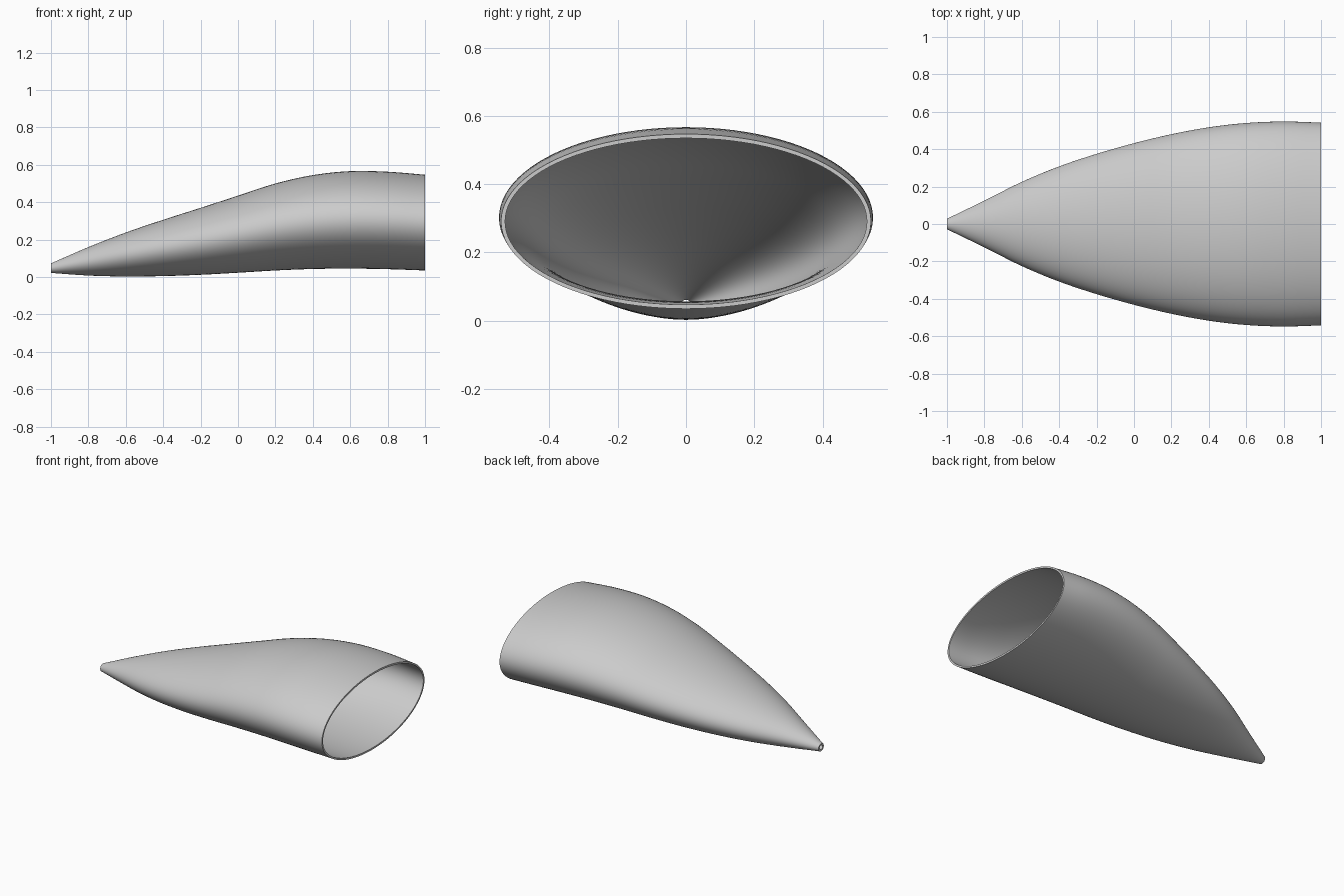
import bpy, bmesh, math

cube = bpy.data.objects.get("Cube")
if cube:
    bpy.data.objects.remove(cube)

SIDES, STEPS, WALL = 96, 5, 0.012

# Stations from the tip to the wide mouth: x, half width, top z, bottom z
STATIONS = [
    (-1.0, .028, .073, .022), (-.8, .125, .160, .008), (-.6, .225, .238, .003),
    (-.4, .308, .306, .005), (-.2, .375, .370, .012), (0.0, .432, .435, .023),
    (.2, .480, .500, .035), (.4, .517, .545, .043), (.6, .540, .566, .045),
    (.8, .548, .563, .042), (1.0, .542, .547, .035),
]


def smooth_stations(pts, steps):
    """Catmull-Rom interpolation with the end points extrapolated."""
    first = tuple(2 * a - b for a, b in zip(pts[0], pts[1]))
    last = tuple(2 * a - b for a, b in zip(pts[-1], pts[-2]))
    ext = [first] + pts + [last]
    out = []
    for i in range(len(pts) - 1):
        for k in range(steps):
            t = k / steps
            out.append(tuple(
                b + t * (c - a) / 2 + t * t * (a - 2.5 * b + 2 * c - d / 2)
                + t ** 3 * (3 * (b - c) + d - a) / 2
                for a, b, c, d in zip(*ext[i:i + 4])))
    return out + [pts[-1]]


def add_ring(bm, station, inset):
    x, half, top, bottom = station
    mid, tall = (top + bottom) / 2, (top - bottom) / 2
    return [bm.verts.new((x, (half - inset) * math.cos(a), mid + (tall - inset) * math.sin(a)))
            for a in (2 * math.pi * i / SIDES for i in range(SIDES))]


# Outer skin out to the mouth, then inner skin back to the tip, joined as one closed loop
path = smooth_stations(STATIONS, STEPS)
bm = bmesh.new()
rings = [add_ring(bm, s, 0) for s in path] + [add_ring(bm, s, WALL) for s in reversed(path)]
for r, ring in enumerate(rings):
    nxt = rings[(r + 1) % len(rings)]
    for i in range(SIDES):
        j = (i + 1) % SIDES
        bm.faces.new((ring[i], ring[j], nxt[j], nxt[i]))
bmesh.ops.recalc_face_normals(bm, faces=bm.faces)
mesh = bpy.data.meshes.new("tapered_shell")
bm.to_mesh(mesh)
bm.free()

# Plain grey material
grey = bpy.data.materials.new("light_grey")
grey.use_nodes = True
colour = (.6, .6, .6, 1)
grey.diffuse_color = colour
grey.node_tree.nodes["Principled BSDF"].inputs["Base Color"].default_value = colour
mesh.materials.append(grey)

shell = bpy.data.objects.new("tapered_shell", mesh)
bpy.context.collection.objects.link(shell)
bpy.ops.object.select_all(action='DESELECT')
shell.select_set(True)
bpy.context.view_layer.objects.active = shell
bpy.ops.object.shade_smooth_by_angle(angle=math.radians(40))
